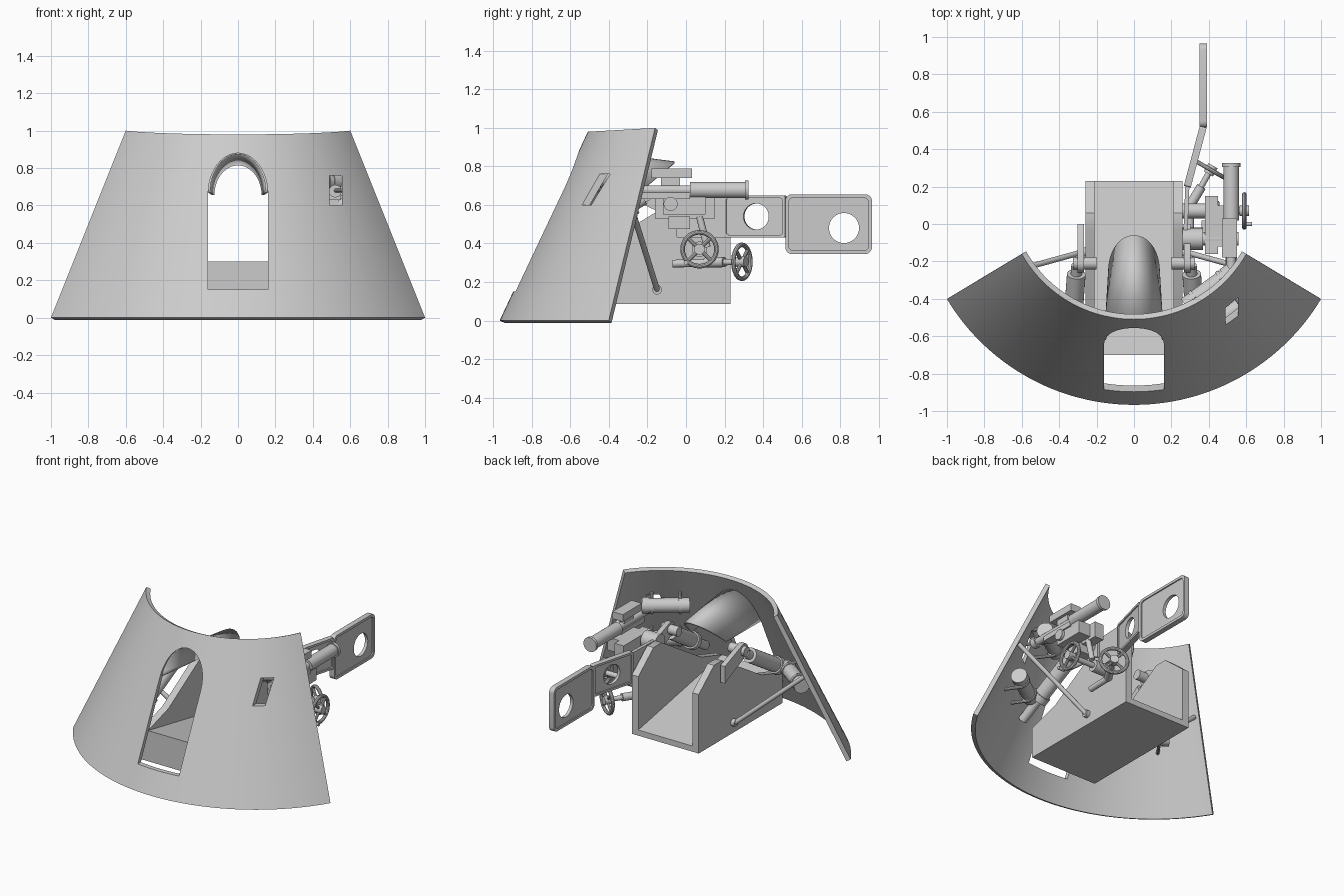
import bpy, bmesh
from math import sin, cos, pi, radians, sqrt
from mathutils import Matrix, Vector

if "Cube" in bpy.data.objects:
    bpy.data.objects.remove(bpy.data.objects["Cube"])

SIDE = Matrix(((0, 0, 1, 0), (1, 0, 0, 0), (0, 1, 0, 0), (0, 0, 0, 1)))  # local xy -> world yz


def add(name, bm, smooth=True):
    bmesh.ops.recalc_face_normals(bm, faces=bm.faces)
    me = bpy.data.meshes.new(name)
    bm.to_mesh(me)
    bm.free()
    ob = bpy.data.objects.new(name, me)
    bpy.context.collection.objects.link(ob)
    bpy.ops.object.select_all(action='DESELECT')
    ob.select_set(True)
    bpy.context.view_layer.objects.active = ob
    if smooth:
        bpy.ops.object.shade_smooth_by_angle(angle=radians(35))
    return ob


def apply(ob, kind, **props):
    m = ob.modifiers.new(kind, kind)
    for k, v in props.items():
        setattr(m, k, v)
    bpy.ops.object.select_all(action='DESELECT')
    ob.select_set(True)
    bpy.context.view_layer.objects.active = ob
    bpy.ops.object.modifier_apply(modifier=m.name)


def circle(cx, cy, r, n=32):
    return [(cx + r * cos(2 * pi * i / n), cy + r * sin(2 * pi * i / n)) for i in range(n)]


def rounded(x0, y0, x1, y1, r):
    pts = []
    for cx, cy, a in ((x1 - r, y1 - r, 0), (x0 + r, y1 - r, 1), (x0 + r, y0 + r, 2), (x1 - r, y0 + r, 3)):
        pts += [(cx + r * cos((a + i / 5) * pi / 2), cy + r * sin((a + i / 5) * pi / 2)) for i in range(6)]
    return pts


def prism(name, loops, thick, matrix):
    """Filled outline with holes, extruded evenly about its plane."""
    cu = bpy.data.curves.new(name, 'CURVE')
    cu.dimensions, cu.fill_mode, cu.extrude = '2D', 'BOTH', thick / 2
    for pts in loops:
        s = cu.splines.new('POLY')
        s.points.add(len(pts) - 1)
        s.use_cyclic_u = True
        for p, (x, y) in zip(s.points, pts):
            p.co = (x, y, 0, 1)
    tmp = bpy.data.objects.new(name, cu)
    bm = bmesh.new()
    bpy.context.collection.objects.link(tmp)
    bpy.context.view_layer.update()
    me = bpy.data.meshes.new_from_object(tmp.evaluated_get(bpy.context.evaluated_depsgraph_get()))
    bm.from_mesh(me)
    bpy.data.objects.remove(tmp)
    bmesh.ops.remove_doubles(bm, verts=bm.verts, dist=1e-5)
    bm.transform(matrix)
    return add(name, bm)


def box(name, lo, hi):
    bm = bmesh.new()
    lo, hi = Vector(lo), Vector(hi)
    bmesh.ops.create_cube(bm, size=1, matrix=Matrix.Translation((lo + hi) / 2) @ Matrix.Diagonal((*(hi - lo), 1)))
    return add(name, bm, False)


def rod(name, a, b, r, r2=None, n=24):
    a, b = Vector(a), Vector(b)
    bm = bmesh.new()
    m = Matrix.Translation((a + b) / 2) @ (b - a).to_track_quat('Z', 'Y').to_matrix().to_4x4()
    bmesh.ops.create_cone(bm, cap_ends=True, segments=n, radius1=r, radius2=r2 or r, depth=(b - a).length, matrix=m)
    return add(name, bm)


def wheel(name, c, axis, r):
    """Hand wheel: ring rim, four spokes and a hub."""
    c, axis = Vector(c), Vector(axis).normalized()
    rot = axis.to_track_quat('Z', 'Y').to_matrix().to_4x4()
    bpy.ops.mesh.primitive_torus_add(major_radius=r - .012, minor_radius=.012, major_segments=32,
                                     minor_segments=10, location=c, rotation=rot.to_euler())
    bpy.context.object.name = name + "_rim"
    bpy.ops.object.shade_smooth_by_angle()
    for i in range(2):
        d = rot.to_3x3() @ Vector((cos(i * pi / 2 + .8), sin(i * pi / 2 + .8), 0)) * (r - .012)
        rod(name + "_spoke", c - d, c + d, .01, n=10)
    rod(name + "_hub", c - axis * .025, c + axis * .025, .028)


def R(z):
    return 1.167 - .467 * z


# Curved conical shield
bm = bmesh.new()
N, A = 48, radians(59)
rows = []
for i in range(N + 1):
    t = (2 * i / N - 1)
    top = .98 + .02 * t * t
    rows.append([bm.verts.new((R(z) * sin(t * A), .2 - R(z) * cos(t * A), z)) for z in (0, top)])
for a, b in zip(rows, rows[1:]):
    bm.faces.new((a[0], b[0], b[1], a[1]))
shield = add("shield", bm)
if shield.data.polygons[N // 2].normal.y > 0:
    shield.data.flip_normals()
apply(shield, 'SOLIDIFY', thickness=.03, offset=-1)

# Gun port and sight slot cut through the shield
FRONT = Matrix.Translation((0, -.7, 0)) @ Matrix.Rotation(pi / 2, 4, 'X')
arch = [(-.16, .15), (.16, .15)] + [(.16 * cos(i * pi / 20), .66 + .22 * sin(i * pi / 20)) for i in range(21)]
cutters = [prism("gun_port_cutter", [arch], 1.0, FRONT), box("slot_cutter", (.49, -.8, .6), (.555, -.2, .76))]
for c in cutters:
    c.hide_render = True
    apply(shield, 'BOOLEAN', object=c, operation='DIFFERENCE', solver='EXACT')
for c in cutters:
    bpy.data.objects.remove(c)
bpy.context.view_layer.objects.active = shield
shield.select_set(True)
bpy.ops.object.shade_smooth_by_angle(angle=radians(35))

# Arched hood behind the gun port
bm = bmesh.new()
prev = None
for i in range(25):
    t = pi * i / 24
    x, z = .155 * cos(t), .67 + .21 * sin(t)
    y = .2 - sqrt((R(z) - .02) ** 2 - x * x)
    cur = (bm.verts.new((x, y, z)), bm.verts.new((.132 * cos(t), -.25 + .19 * sin(t), .655 + .165 * sin(t))))
    if prev:
        bm.faces.new((prev[0], cur[0], cur[1], prev[1]))
    prev = cur
apply(add("port_hood", bm), 'SOLIDIFY', thickness=.012, offset=0)

# Cradle trough: wedge floor and two cheek plates
prism("trough_floor", [[(-.7, .085), (.23, .085), (.23, .125), (-.7, .30)]], .42, SIDE)
cheek = [(-.7, .085), (.23, .085), (.23, .5), (.06, .64), (-.03, .64), (-.47, .37), (-.7, .30)]
arm = [(.0, .50), (.0, .62)] + [(-.21 + .05 * cos(a), .65 + .05 * sin(a)) for a in (1.5, 2.1, 2.7, 3.3, 3.9, 4.5)]

for s in (-1, 1):
    prism("trough_cheek", [cheek], .05, Matrix.Translation((s * .235, 0, 0)) @ SIDE)
    # Trunnion arm, balancing cylinder and shield strut
    prism("trunnion_arm", [arm], .035, Matrix.Translation((s * .285, 0, 0)) @ SIDE)
    rod("trunnion_pin", (s * .2, -.21, .65), (s * .325, -.21, .65), .033)
    p, q = Vector((s * .305, -.22, .63)), Vector((s * .34, -.7, .33))
    rod("balance_cylinder", p.lerp(q, .1), p.lerp(q, .65), .05)
    rod("balance_piston", p, q, .03)
    rod("balance_collar", p.lerp(q, .62), p.lerp(q, .7), .06)
    rod("shield_strut", (s * .275, -.15, .16), (s * .73, -.275, .56), .015, n=12)
    rod("strut_foot", (s * .25, -.15, .16), (s * .285, -.15, .16), .025)


# Stowage tubes clipped tangentially inside the shield
def stowed_tube(s, r, z):
    th = radians(36)
    out = Vector((s * sin(th), -cos(th), 0))
    d = Vector((s * cos(th), sin(th), 0))
    c = Vector((0, .2, z)) + out * r
    rod("stowage_tube", c - d * .15, c + d * .15, .048)
    for k in (-.09, .09):
        rod("tube_band", c + d * (k - .01), c + d * (k + .01), .054)
        for h in (-.05, .05):
            e = c + d * k + Vector((0, 0, h))
            rod("tube_clip", e - out * .01, e + out * (R(z + h) - r - .015), .011, n=10)
    rod("tube_cap", c + d * .11, c + d * .155, .053)


stowed_tube(-1, .85, .42)
stowed_tube(1, .85, .42)
stowed_tube(1, .68, .73)


# Recoil guard: cranked panels with holes and raised rims
def guard_panel(name, a, b, outline, hole, rim):
    a, b = Vector((*a, 0)), Vector((*b, 0))
    u = (b - a).normalized()
    n = u.cross(Vector((0, 0, 1)))
    m = Matrix.Translation(a) @ Matrix((u, (0, 0, 1), n)).transposed().to_4x4()
    loops = [outline] + ([circle(*hole)] if hole else [])
    prism(name, loops, .022, m)
    if rim:
        prism(name + "_rim", rim, .038, m)


guard_panel("guard_front", (.275, -.05), (.285, .2), rounded(0, .43, .255, .64, .01), None, None)
guard_panel("guard_middle", (.285, .2), (.37, .52), rounded(0, .43, .33, .65, .01), (.172, .54, .068),
            [rounded(0, .43, .33, .65, .012), rounded(.001 + .012, .445, .316, .635, .012)])
guard_panel("guard_rear", (.37, .515), (.37, .965), rounded(0, .345, .45, .655, .035), (.305, .48, .078),
            [rounded(0, .345, .45, .655, .035), rounded(.018, .363, .432, .637, .025)])

# Sight telescope looking through the slot
X, Z = .52, .677
rod("telescope_barrel", (X, -.36, Z), (X, .03, Z), .025)
rod("telescope_body", (X, .02, Z), (X, .31, Z), .042)
rod("telescope_eyepiece", (X, .305, Z), (X, .325, Z), .05)
rod("telescope_lens_ring", (X, -.37, Z), (X, -.33, Z), .034)
box("telescope_saddle", (X - .03, -.24, .63), (X + .03, .02, .665))
box("sight_box", (.47, -.18, .74), (.55, .03, .79))
box("sight_post", (.5, -.13, .69), (.53, -.03, .745))

# Sight mount and gearing blocks
box("gear_housing", (.38, -.16, .53), (.45, .15, .64))
box("gear_block", (.36, -.09, .475), (.47, .02, .54))
box("mount_base", (.45, -.12, .55), (.54, .1, .64))
rod("mount_trunnion", (.26, -.08, .605), (.56, -.08, .605), .036)
rod("mount_sleeve", (.26, -.08, .605), (.37, -.08, .605), .06)
rod("drive_link", (.44, .07, .54), (.44, .11, .38), .018)

# Elevating and traversing hand wheels with shafts
wheel("elevating_wheel", (.59, .07, .37), (1, 0, 0), .1)
rod("elevating_shaft", (.26, .07, .37), (.61, .07, .37), .018)
rod("elevating_gearbox", (.26, .07, .37), (.4, .07, .37), .04)
wheel("traversing_wheel", (.41, .29, .305), (.5, .86, 0), .1)
rod("traversing_shaft", (.29, .08, .3), (.42, .307, .305), .016)
rod("traversing_sleeve", (.3, .1, .3), (.36, .2, .303), .026)
rod("cross_shaft", (.3, -.07, .295), (.3, .12, .3), .02)
rod("wheel_grip", (.58, .0, .3), (.63, .0, .3), .012)
